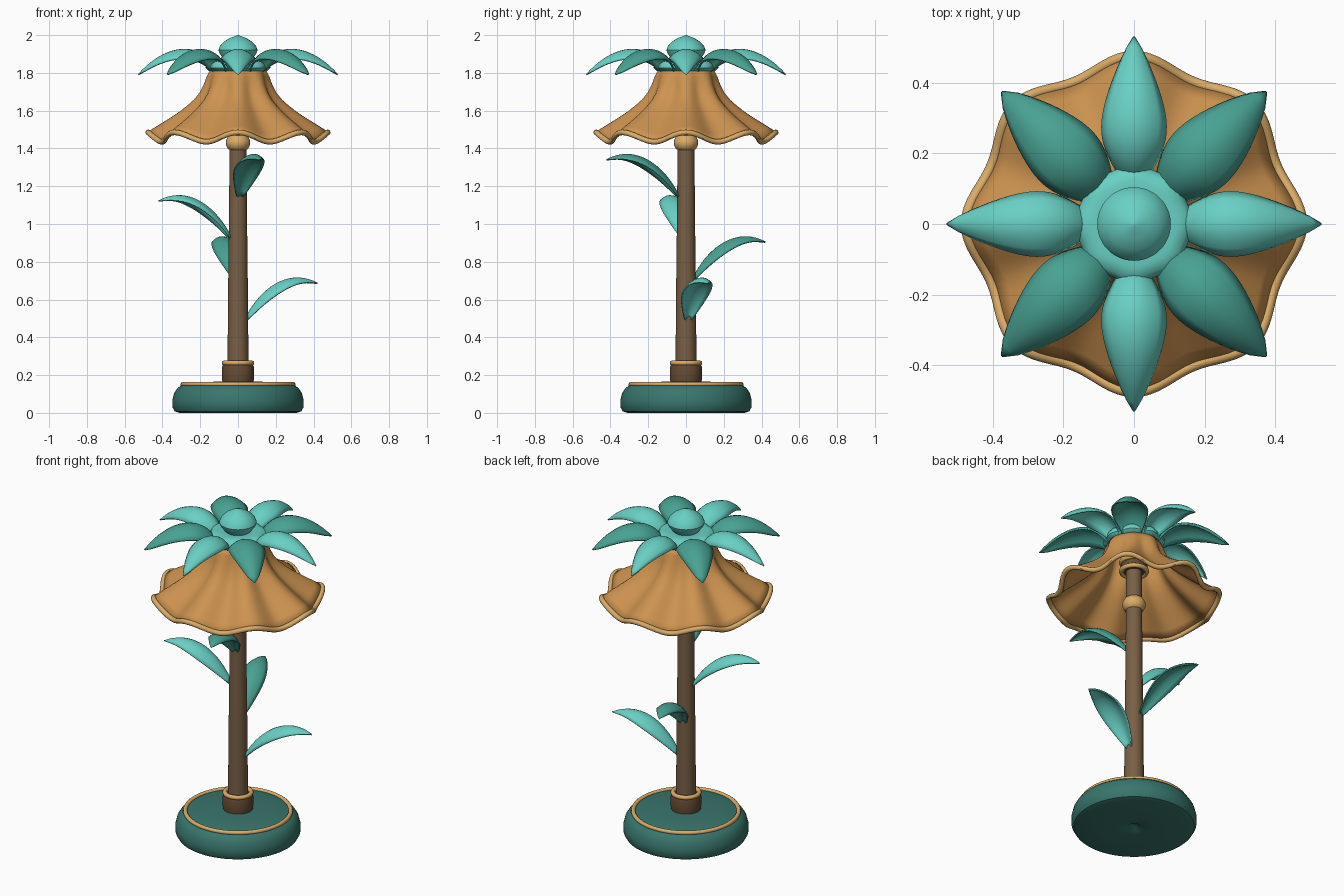
import bpy
import math

cube = bpy.data.objects.get("Cube")
if cube:
    bpy.data.objects.remove(cube, do_unlink=True)


def material(name, r, g, b):
    m = bpy.data.materials.new(name)
    m.diffuse_color = (r, g, b, 1)
    m.use_nodes = True
    bsdf = next(n for n in m.node_tree.nodes if n.type == 'BSDF_PRINCIPLED')
    bsdf.inputs["Base Color"].default_value = (r, g, b, 1)
    return m


LIGHT = material("light teal", 0.14, 0.63, 0.55)
MID = material("mid teal", 0.065, 0.36, 0.29)
DARK = material("dark teal", 0.04, 0.18, 0.15)
AMBER = material("amber", 0.61, 0.29, 0.08)
TRIM = material("pale gold", 0.70, 0.41, 0.14)
STEM = material("brown", 0.19, 0.115, 0.06)
COLLAR = material("dark brown", 0.13, 0.07, 0.035)


def finish(name, verts, faces, mat, thickness=0, angle=40):
    mesh = bpy.data.meshes.new(name)
    mesh.from_pydata(verts, [], faces)
    mesh.materials.append(mat)
    obj = bpy.data.objects.new(name, mesh)
    bpy.context.collection.objects.link(obj)
    bpy.ops.object.select_all(action='DESELECT')
    bpy.context.view_layer.objects.active = obj
    obj.select_set(True)
    if thickness:
        mod = obj.modifiers.new("thickness", 'SOLIDIFY')
        mod.thickness = thickness
        mod.offset = 0
    bpy.ops.object.shade_smooth_by_angle(angle=math.radians(angle))
    return obj


def no_ripple(r, z, a):
    return r, z


def ruffle(r, z, a):
    # eight soft folds that grow towards the rim of the shade
    s = min(max((1.82 - z) / 0.36, 0), 1)
    wave = math.cos(8 * a)
    return r + 0.02 * math.sqrt(s) * wave, z + 0.025 * s * s * wave


def scallop(r, z, a):
    return r * (1 + 0.03 * math.cos(8 * a)), z


def revolve(name, profile, mat, ripple=no_ripple, seg=64, closed=False, thickness=0):
    """Turn an upward (r, z) outline around the z axis."""
    n = len(profile)
    verts = []
    for i in range(seg):
        a = 2 * math.pi * i / seg
        for r, z in profile:
            rr, zz = ripple(r, z, a)
            verts.append((rr * math.cos(a), rr * math.sin(a), zz))
    faces = []
    for i in range(seg):
        p, q = i * n, (i + 1) % seg * n
        for k in range(n if closed else n - 1):
            j = (k + 1) % n
            faces.append((p + k, q + k, q + j, p + j))
    # close the open ends with a single cap each
    if not closed and not thickness:
        faces.append([i * n for i in reversed(range(seg))])
        faces.append([i * n + n - 1 for i in range(seg)])
    return finish(name, verts, faces, mat, thickness)


def ring(name, radius, z, minor, mat, ripple=no_ripple, seg=64):
    sides = 10
    angles = [2 * math.pi * k / sides for k in range(sides)]
    outline = [(radius + minor * math.cos(t), z + minor * math.sin(t)) for t in angles]
    if ripple is ruffle:
        # every tube point follows the fold of the rim itself
        def follow(r, h, a):
            cr, cz = ruffle(radius, z, a)
            return cr + r - radius, cz + h - z
        return revolve(name, outline, mat, follow, 128, True)
    return revolve(name, outline, mat, ripple, seg, True)


def bezier(p, t):
    w = ((1 - t) ** 3, 3 * t * (1 - t) ** 2, 3 * t * t * (1 - t), t ** 3)
    return [sum(w[i] * p[i][k] for i in range(4)) for k in (0, 1)]


def blade(name, path, base_z, width, droop, start, power, degrees, mat):
    """Pointed, cupped leaf that follows a curved midrib in the (r, z) plane."""
    rows, cols = 18, 8
    a = math.radians(degrees)
    verts, faces = [], []
    for i in range(rows + 1):
        t = i / rows
        r, z = bezier(path, t)
        r0, z0 = bezier(path, max(t - 0.01, 0))
        r1, z1 = bezier(path, min(t + 0.01, 1))
        length = math.hypot(r1 - r0, z1 - z0)
        nr, nz = -(z1 - z0) / length, (r1 - r0) / length
        shape = max(math.sin(math.pi * (start + (1 - start) * t)), 0.001) ** power
        for j in range(cols + 1):
            u = 2 * j / cols - 1
            side = width * shape * u
            drop = droop * shape * u * u
            x, h = r - nr * drop, z - nz * drop + base_z
            verts.append((x * math.cos(a) - side * math.sin(a),
                          x * math.sin(a) + side * math.cos(a), h))
    for i in range(rows):
        for j in range(cols):
            k = i * (cols + 1) + j
            faces.append((k, k + cols + 1, k + cols + 2, k + 1))
    return finish(name, verts, faces, mat, 0.008, 60)


# Base
revolve("base", [(0.015, 0.02), (0.04, 0.004), (0.10, 0), (0.31, 0), (0.335, 0.008), (0.347, 0.03),
                 (0.348, 0.065), (0.338, 0.105), (0.322, 0.13), (0.30, 0.146),
                 (0.28, 0.152), (0.20, 0.16), (0.10, 0.167), (0.03, 0.168)], DARK)
ring("base_trim", 0.293, 0.151, 0.012, TRIM)

# Stem with its collars
revolve("stem_collar", [(0.08, 0.15), (0.085, 0.18), (0.085, 0.24), (0.078, 0.26)], COLLAR, seg=40)
ring("stem_collar_trim", 0.073, 0.264, 0.013, TRIM, seg=40)
revolve("stem", [(0.056, 0.16), (0.053, 0.6), (0.047, 1.1), (0.043, 1.72)], STEM, seg=32)
revolve("stem_bead", [(0.04, 1.39), (0.052, 1.396), (0.064, 1.42), (0.064, 1.44),
                      (0.052, 1.464), (0.04, 1.472)], TRIM, seg=32)

# Socket hidden inside the shade
revolve("socket", [(0.06, 1.64), (0.07, 1.65), (0.07, 1.72), (0.06, 1.82)], COLLAR, seg=32)
for i, z in enumerate((1.645, 1.70)):
    ring(f"socket_ring_{i + 1}", 0.07, z, 0.014, TRIM, seg=32)

# Ruffled shade
revolve("shade", [(0.452, 1.46), (0.41, 1.492), (0.34, 1.542), (0.295, 1.576), (0.253, 1.612),
                  (0.215, 1.65), (0.187, 1.69), (0.167, 1.735), (0.154, 1.78), (0.14, 1.82)],
        AMBER, ruffle, 128, thickness=0.01)
ring("shade_trim", 0.455, 1.46, 0.015, TRIM, ruffle)

# Flower crown and bud
revolve("crown", [(0.12, 1.805), (0.15, 1.81), (0.166, 1.825), (0.166, 1.842),
                  (0.15, 1.862), (0.12, 1.872), (0.08, 1.868), (0.02, 1.866)], LIGHT, scallop)
revolve("bud", [(0.05, 1.85), (0.075, 1.873), (0.096, 1.9), (0.104, 1.92), (0.095, 1.943),
                (0.072, 1.967), (0.042, 1.985), (0.018, 1.994), (0.003, 2.0)], LIGHT, seg=48)

# Petals, alternating light and mid
petal_path = ((0.12, 1.82), (0.20, 1.97), (0.38, 1.955), (0.527, 1.79))
for i in range(8):
    odd = i % 2
    blade(f"petal_{i + 1}", petal_path, 0, 0.1 if odd else 0.09, 0.05, 0.12,
          0.68 if odd else 0.8, 45 * i, MID if odd else LIGHT)

# Leaves climbing the stem in a spiral
leaf_path = ((0.04, 0), (0.13, 0.17), (0.28, 0.27), (0.435, 0.19))
for i in range(4):
    blade(f"leaf_{i + 1}", leaf_path, 0.495 + 0.218 * i, 0.075, 0.04, 0.05, 0.8,
          15 + 90 * i, MID if i % 2 else LIGHT)
